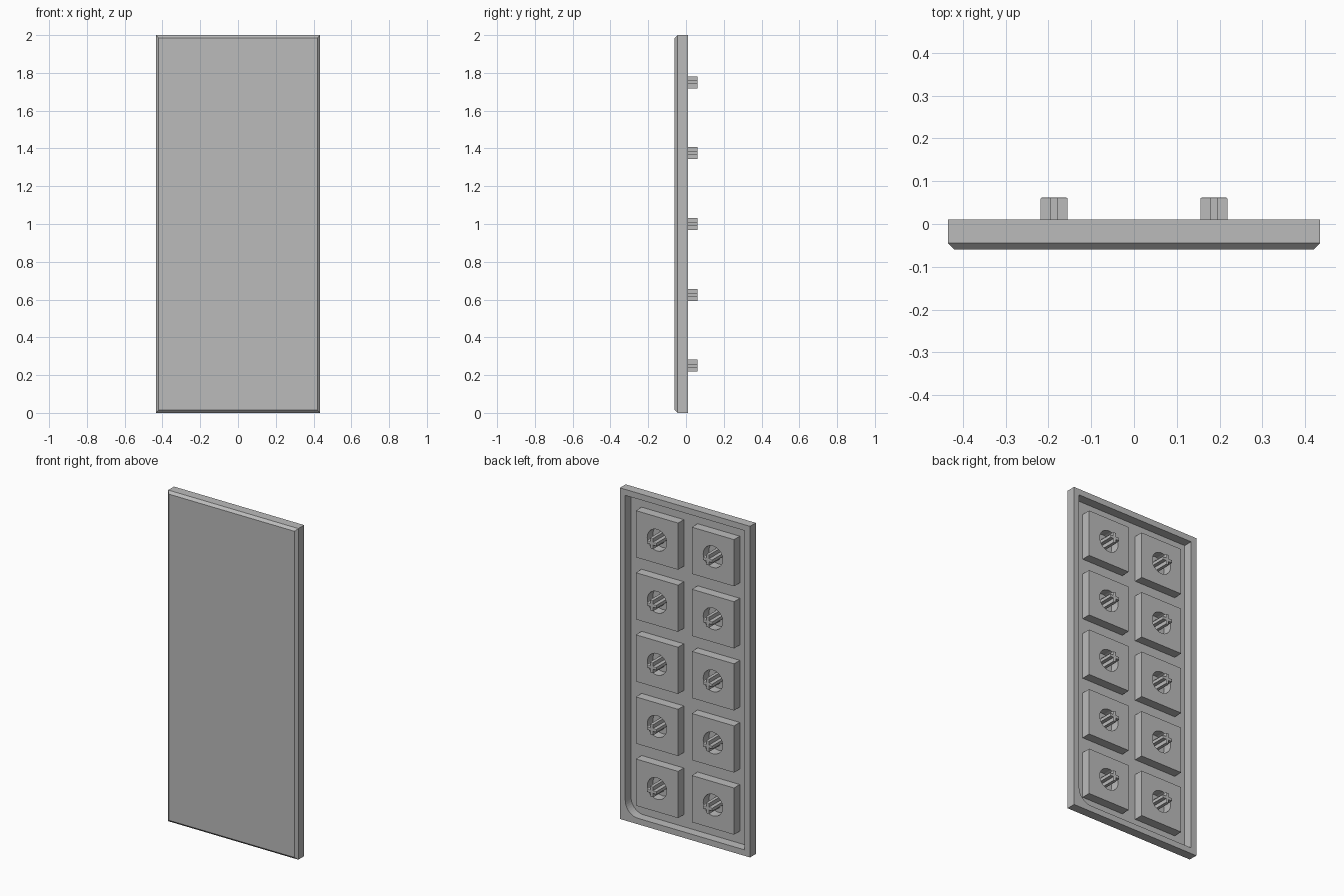
import bpy
import bmesh
from math import cos, sin, pi

if "Cube" in bpy.data.objects:
    bpy.data.objects.remove(bpy.data.objects["Cube"])

# Main sizes
HALF_W, HEIGHT = 0.435, 2.0
FRONT, FLOOR, BACK, STEM_END = -0.06, -0.045, 0.01, 0.062
CHAMFER, RIM, CORNER = 0.015, 0.036, 0.085
PAD_X, PAD_HALF, HOLE_R = 0.187, 0.141, 0.065
ARM, ARM_HALF = 0.032, 0.0095

grey = bpy.data.materials.new("plain grey")
grey.use_nodes = True
grey.diffuse_color = (0.5, 0.5, 0.5, 1)
grey.node_tree.nodes["Principled BSDF"].inputs["Base Color"].default_value = (0.5, 0.5, 0.5, 1)


def finish(bm, name):
    bmesh.ops.recalc_face_normals(bm, faces=bm.faces)
    mesh = bpy.data.meshes.new(name)
    bm.to_mesh(mesh)
    bm.free()
    mesh.materials.append(grey)
    obj = bpy.data.objects.new(name, mesh)
    bpy.context.collection.objects.link(obj)
    return obj


def rectangle(x0, x1, z0, z1):
    return [(x0, z0), (x1, z0), (x1, z1), (x0, z1)]


def arc(cx, cz, r, start, end, steps):
    angles = [start + (end - start) * i / steps for i in range(steps + 1)]
    return [(cx + r * cos(a), cz + r * sin(a)) for a in angles]


def extruded(name, loops, y0, y1, bevel=0.0):
    """Fill nested outlines in the xz plane and extrude them along y."""
    bm = bmesh.new()
    edges = []
    for loop in loops:
        verts = [bm.verts.new((x, y0, z)) for x, z in loop]
        edges += [bm.edges.new((verts[i - 1], verts[i])) for i in range(len(verts))]
    bmesh.ops.triangle_fill(bm, edges=edges, use_beauty=True)
    new = bmesh.ops.extrude_face_region(bm, geom=bm.faces[:])["geom"]
    moved = [g for g in new if isinstance(g, bmesh.types.BMVert)]
    bmesh.ops.translate(bm, verts=moved, vec=(0, y1 - y0, 0))
    bmesh.ops.recalc_face_normals(bm, faces=bm.faces)
    bmesh.ops.dissolve_limit(bm, angle_limit=0.01, verts=bm.verts, edges=bm.edges)
    if bevel:
        top = [e for e in bm.edges if all(abs(v.co.y - y1) < 1e-5 for v in e.verts)]
        bmesh.ops.bevel(bm, geom=top, offset=bevel, segments=2, profile=0.5, affect="EDGES")
    return finish(bm, name)


# Front plate with chamfered edges
bm = bmesh.new()
rings = []
for inset, y in ((CHAMFER, FRONT), (0, FLOOR)):
    outline = rectangle(-HALF_W + inset, HALF_W - inset, inset, HEIGHT - inset)
    rings.append([bm.verts.new((x, y, z)) for x, z in outline])
    bm.faces.new(rings[-1])
for i in range(4):
    bm.faces.new((rings[0][i - 1], rings[0][i], rings[1][i], rings[1][i - 1]))
finish(bm, "front_plate")

# Raised rim, with one rounded inner corner
inner_x = HALF_W - RIM
inner = [(inner_x, HEIGHT - RIM), (-inner_x, HEIGHT - RIM), (-inner_x, RIM)]
inner += arc(inner_x - CORNER, RIM + CORNER, CORNER, -pi / 2, 0, 10)
extruded("back_rim", [rectangle(-HALF_W, HALF_W, 0, HEIGHT), inner], FLOOR, BACK)

# Square pads with a round socket, each holding a cross-shaped stem
pad = [rectangle(-PAD_HALF, PAD_HALF, -PAD_HALF, PAD_HALF),
       arc(0, 0, HOLE_R, 0, 2 * pi, 32)[:-1]]
a, h = ARM, ARM_HALF
cross = []
for c, s in ((1, 0), (0, 1), (-1, 0), (0, -1)):
    cross += [(x * c - z * s, x * s + z * c) for x, z in ((a, -h), (a, h), (h, h))]

for row in range(5):
    for side, x in (("left", PAD_X), ("right", -PAD_X)):
        square = extruded(f"pad_{side}_{row + 1}", pad, FLOOR, BACK)
        stem = extruded(f"stem_{side}_{row + 1}", [cross], FLOOR, STEM_END, 0.004)
        for obj in (square, stem):
            obj.location = (x, 0, 0.25 + 0.375 * row)
